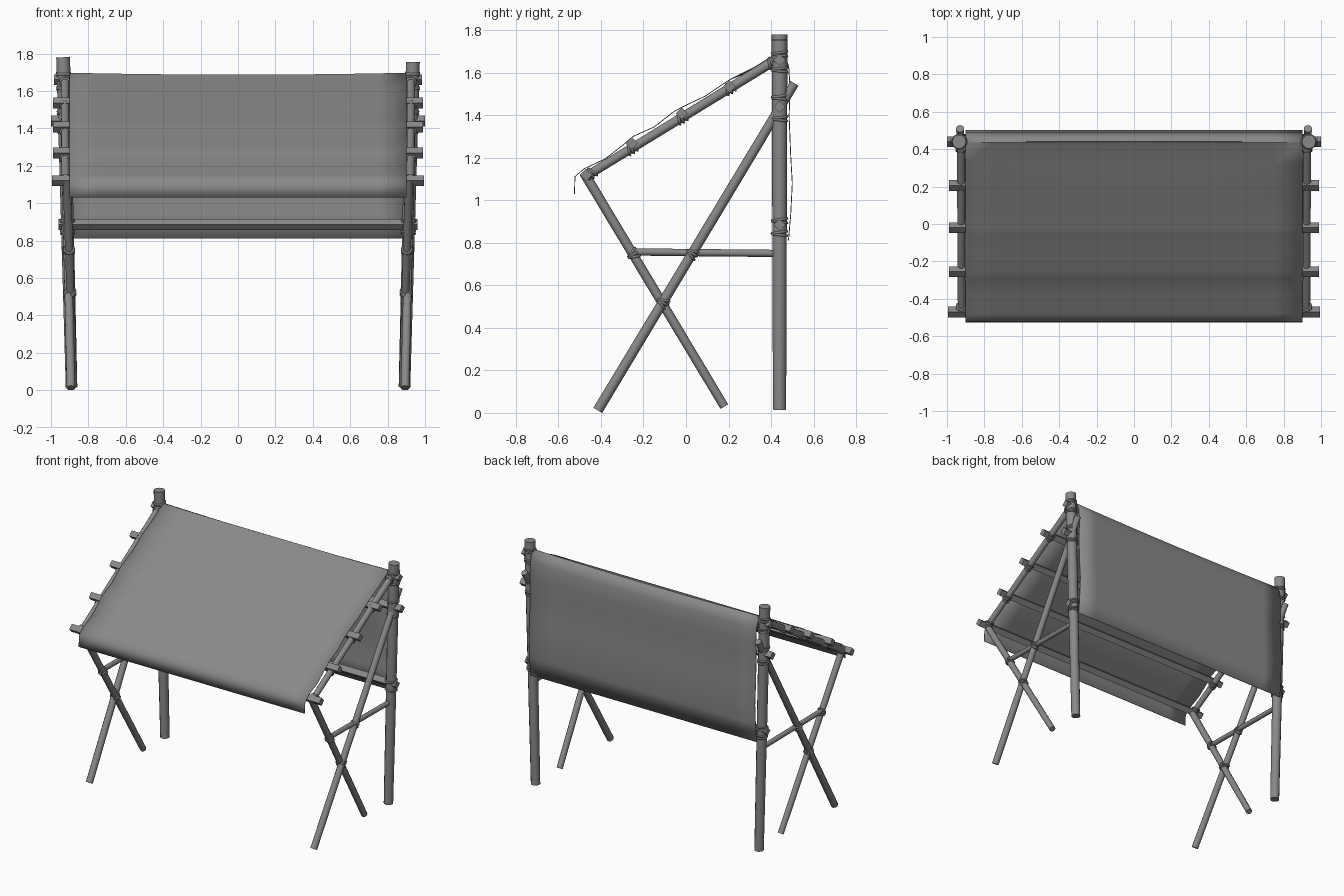
import bpy, bmesh, math
from mathutils import Vector, Quaternion

cube = bpy.data.objects.get("Cube")
if cube:
    bpy.data.objects.remove(cube, do_unlink=True)

grey = bpy.data.materials.new("weathered_grey")
grey.use_nodes = True
colour = (0.25, 0.25, 0.25, 1)
grey.diffuse_color = colour
grey.node_tree.nodes["Principled BSDF"].inputs["Base Color"].default_value = colour


def finish(name, bm, smooth=True):
    bmesh.ops.recalc_face_normals(bm, faces=bm.faces)
    mesh = bpy.data.meshes.new(name)
    bm.to_mesh(mesh)
    bm.free()
    mesh.materials.append(grey)
    obj = bpy.data.objects.new(name, mesh)
    bpy.context.collection.objects.link(obj)
    if smooth:
        bpy.ops.object.select_all(action='DESELECT')
        obj.select_set(True)
        bpy.context.view_layer.objects.active = obj
        bpy.ops.object.shade_smooth_by_angle(angle=math.radians(50))
    return obj


def pole(name, start, end, r1, r2=None, sides=10):
    """Tapered round or square bar between two points."""
    a, b = Vector(start), Vector(end)
    bm = bmesh.new()
    bmesh.ops.create_cone(bm, cap_ends=True, segments=sides, radius1=r1,
                          radius2=r2 or r1, depth=(b - a).length)
    obj = finish(name, bm, sides > 4)
    obj.location = (a + b) / 2
    obj.rotation_mode = 'QUATERNION'
    obj.rotation_quaternion = (b - a).to_track_quat('Z', 'Y')
    return obj


def lashing(name, centre, axis, radius, tilts=(-0.35, 0, 0.35)):
    """Rope coils wrapped round a pole, each tilted a little."""
    c, axis = Vector(centre), Vector(axis).normalized()
    for i, tilt in enumerate(tilts):
        turn = Quaternion((1, 0, 0), tilt)
        direction = turn @ axis
        bpy.ops.mesh.primitive_torus_add(
            major_segments=12, minor_segments=5, major_radius=radius, minor_radius=0.006,
            location=c + axis * 0.012 * (i - 1))
        obj = bpy.context.object
        obj.name = f"{name}_{i + 1}"
        obj.rotation_mode = 'QUATERNION'
        obj.rotation_quaternion = direction.to_track_quat('Z', 'Y')
        obj.data.materials.append(grey)
        bpy.ops.object.shade_smooth()


# Side frames
for side, s in (("right", -1), ("left", 1)):
    top = 1.78 if s < 0 else 1.755

    def at(x, y, z):
        return Vector((s * x, y, z))

    pole(f"{side}_post", at(0.89, 0.44, 0.015), at(0.935, 0.44, top), 0.031, 0.037, 12)
    long_a, long_b = at(0.893, -0.415, 0.012), at(0.93, 0.51, 1.55)
    short_a, short_b = at(0.88, 0.18, 0.03), at(0.915, -0.48, 1.13)
    raft_a, raft_b = at(0.922, -0.475, 1.11), at(0.925, 0.43, 1.665)
    pole(f"{side}_long_leg", long_a, long_b, 0.024, 0.022)
    pole(f"{side}_short_leg", short_a, short_b, 0.021, 0.023)
    pole(f"{side}_rafter", raft_a, raft_b, 0.021, 0.023)
    pole(f"{side}_brace", at(0.905, -0.25, 0.757), at(0.905, 0.43, 0.75), 0.017)

    # Rope lashings at the joints
    up = (s * 0.025, 0, 1)
    for z, x in ((0.85, 0.911), (0.91, 0.913), (1.39, 0.925), (1.49, 0.928), (1.62, 0.931), (1.695, 0.933)):
        lashing(f"{side}_post_lashing", at(x, 0.44, z), up, 0.037, (-0.12, 0.12))
    long_dir, short_dir = long_b - long_a, short_b - short_a
    for f in (0.33, 0.48):
        lashing(f"{side}_long_leg_lashing", long_a + long_dir * f, long_dir, 0.026)
    for f in (0.445, 0.65):
        lashing(f"{side}_short_leg_lashing", short_a + short_dir * f, short_dir, 0.026)
    raft_dir = raft_b - raft_a
    for f in (0.03, 0.24, 0.5, 0.75, 0.97):
        lashing(f"{side}_rafter_lashing", raft_a + raft_dir * f, raft_dir, 0.025)

# Square cross bars spanning both frames
bars = {"eave_bar": (-0.47, 1.12, 0.995), "lower_roof_bar": (-0.255, 1.268, 0.99),
        "middle_roof_bar": (-0.02, 1.408, 0.99), "upper_roof_bar": (0.205, 1.535, 0.99),
        "ridge_bar": (0.44, 1.66, 0.985), "back_upper_bar": (0.44, 1.44, 1.0),
        "back_lower_bar": (0.44, 0.885, 0.96)}
for name, (y, z, reach) in bars.items():
    pole(name, (-reach, y, z), (reach, y, z), 0.029, sides=4)

# Cloth cover: front hem, roof draped over the bars, back sheet
profile = [(-0.525, 1.03), (-0.522, 1.112), (-0.48, 1.148), (-0.38, 1.195), (-0.29, 1.265),
           (-0.25, 1.3), (-0.15, 1.345), (-0.06, 1.415), (-0.015, 1.44), (0.09, 1.49),
           (0.205, 1.567), (0.32, 1.625), (0.435, 1.695), (0.465, 1.68), (0.483, 1.63),
           (0.49, 1.52), (0.485, 1.4), (0.492, 1.22), (0.5, 1.08), (0.493, 0.94), (0.482, 0.81)]
bm = bmesh.new()
columns = 12
rows = []
for i in range(columns + 1):
    t = 2 * i / columns - 1
    rows.append([bm.verts.new((0.9 * t, y, z - (0.01 * (1 - t * t) if z > 1.6 else 0)))
                 for y, z in profile])
for left, right in zip(rows, rows[1:]):
    for j in range(len(profile) - 1):
        bm.faces.new((left[j], right[j], right[j + 1], left[j + 1]))
cloth = finish("cloth_cover", bm)
thick = cloth.modifiers.new("thickness", 'SOLIDIFY')
thick.thickness = 0.004
thick.offset = 0
